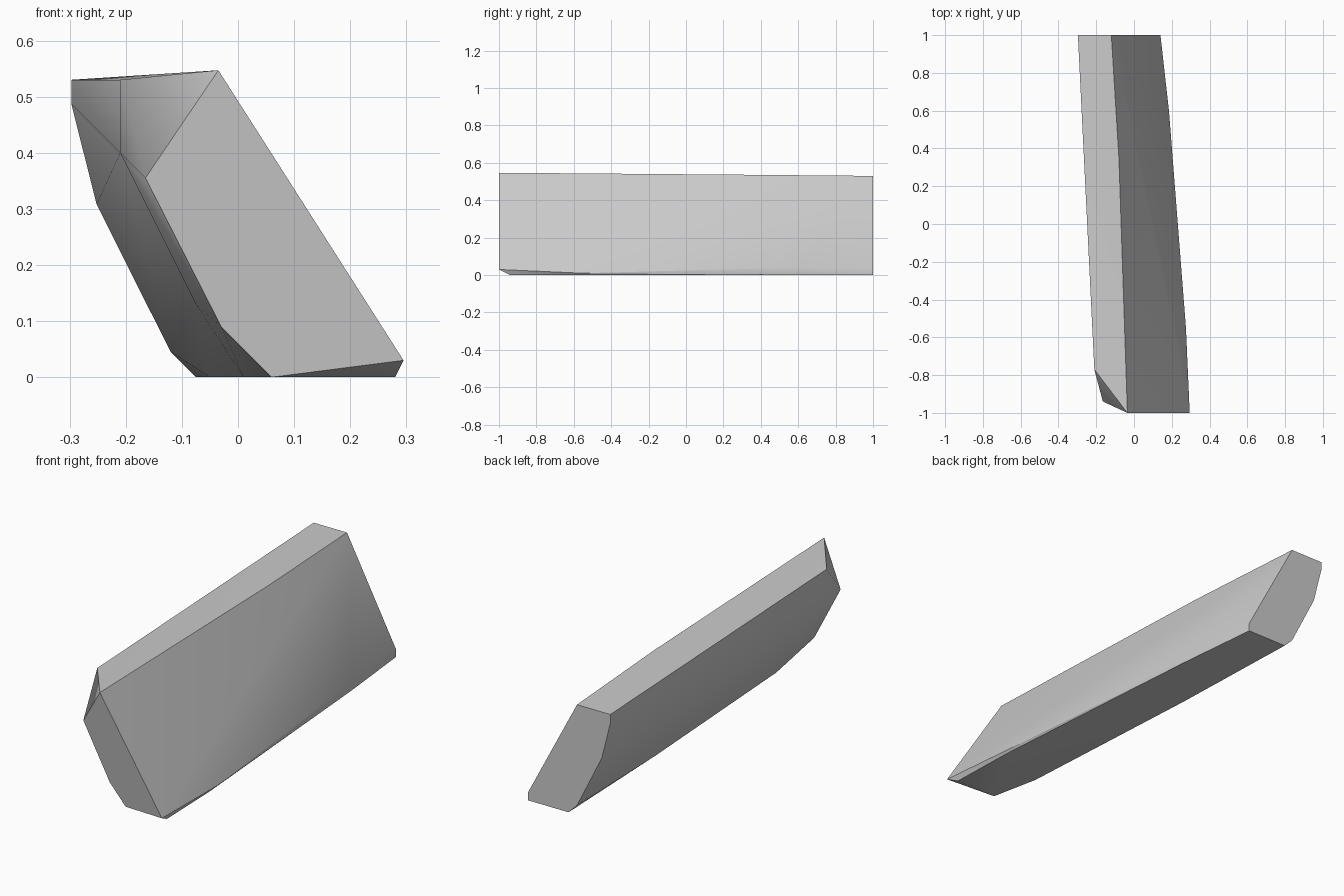
import bpy, bmesh, math

cube = bpy.data.objects.get("Cube")
if cube:
    bpy.data.objects.remove(cube, do_unlink=True)

# One plain grey for the whole block
grey = bpy.data.materials.new("plain grey")
grey.use_nodes = True
colour = (0.6, 0.6, 0.6, 1)
grey.diffuse_color = colour
grey.node_tree.nodes["Principled BSDF"].inputs["Base Color"].default_value = colour

# Back end section, flat at y = 1, as (x, z)
back_section = [(-0.297, 0.53), (-0.12, 0.53), (0.14, 0.04), (0.14, 0), (-0.075, 0),
                (-0.12, 0.045), (-0.252, 0.308), (-0.297, 0.487)]
corners = [(x, 1, z) for x, z in back_section]

# Tilted front end
corners += [(-0.035, -1, 0.547), (0.295, -1, 0.03), (0.28, -0.94, 0),
            (0.06, -0.94, 0), (-0.03, -0.932, 0.09), (-0.165, -0.94, 0.355)]

# Chamfered corner behind the front end
corners += [(-0.21, -0.77, 0.53), (-0.21, -0.77, 0.4), (-0.12, -0.75, 0.22),
            (-0.075, -0.75, 0.13), (0.01, -0.7, 0)]

# Gentle bow along the top and lower edges
corners += [(-0.08, 0.35, 0.536), (0.185, 0.6, 0.04), (0.18, 0.6, 0),
            (0.275, -0.55, 0.01), (0.27, -0.6, 0), (-0.05, 0.3, 0)]

# Skin the corners as a convex block
bm = bmesh.new()
for co in corners:
    bm.verts.new(co)
hull = bmesh.ops.convex_hull(bm, input=bm.verts[:])
loose = {v for v in hull["geom_interior"] + hull["geom_unused"]
         if isinstance(v, bmesh.types.BMVert) and not v.link_faces}
bmesh.ops.delete(bm, geom=list(loose), context='VERTS')
bmesh.ops.dissolve_limit(bm, angle_limit=math.radians(0.5), verts=bm.verts[:], edges=bm.edges[:])
bmesh.ops.recalc_face_normals(bm, faces=bm.faces[:])
mesh = bpy.data.meshes.new("slanted_block")
bm.to_mesh(mesh)
bm.free()
mesh.materials.append(grey)
block = bpy.data.objects.new("slanted_block", mesh)
bpy.context.collection.objects.link(block)

# Soft shading over shallow facets, crisp main edges
bpy.ops.object.select_all(action='DESELECT')
block.select_set(True)
bpy.context.view_layer.objects.active = block
bpy.ops.object.shade_smooth_by_angle(angle=math.radians(30))
